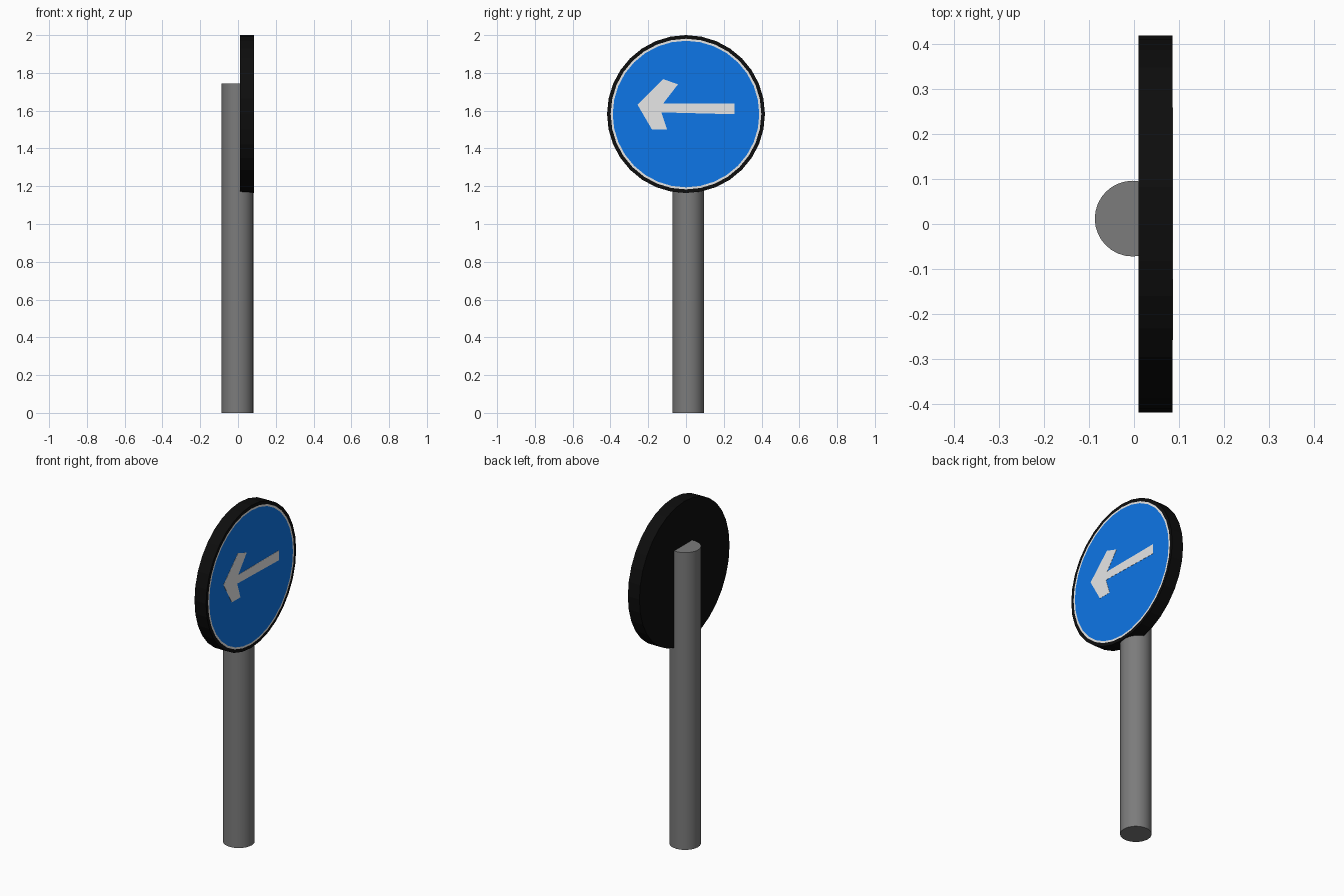
import bpy, bmesh, math
from mathutils import Matrix, Vector

cube = bpy.data.objects.get("Cube")
if cube:
    bpy.data.objects.remove(cube, do_unlink=True)


def material(name, rgb):
    mat = bpy.data.materials.new(name)
    mat.use_nodes = True
    mat.diffuse_color = (*rgb, 1)
    bsdf = mat.node_tree.nodes["Principled BSDF"]
    bsdf.inputs["Base Color"].default_value = (*rgb, 1)
    bsdf.inputs["Roughness"].default_value = 0.6
    return mat


GREY = material("post grey", (0.2, 0.2, 0.2))
BLACK = material("backing black", (0.004, 0.004, 0.004))
WHITE = material("marking white", (0.8, 0.8, 0.8))
BLUE = material("sign blue", (0.004, 0.18, 0.8))


def finish(name, bm, mats):
    bmesh.ops.recalc_face_normals(bm, faces=bm.faces)
    mesh = bpy.data.meshes.new(name)
    bm.to_mesh(mesh)
    bm.free()
    for mat in mats:
        mesh.materials.append(mat)
    obj = bpy.data.objects.new(name, mesh)
    bpy.context.collection.objects.link(obj)
    return obj


def cylinder(bm, radius, depth, sides, matrix):
    bmesh.ops.create_cone(bm, cap_ends=True, segments=sides, radius1=radius,
                          radius2=radius, depth=depth, matrix=matrix)


# Round post
POST_HEIGHT = 1.745
bm = bmesh.new()
cylinder(bm, 0.084, POST_HEIGHT, 32, Matrix.Translation((-0.003, 0.012, POST_HEIGHT / 2)))
post = finish("post", bm, [GREY])
bpy.context.view_layer.objects.active = post
post.select_set(True)
bpy.ops.object.shade_smooth_by_angle(angle=math.radians(40))

# Sign disc facing +x, with the rim ring and blue field inset into its face
BACK, FRONT, RADIUS, CENTRE_Z = 0.01, 0.085, 0.418, 1.582
bm = bmesh.new()
cylinder(bm, RADIUS, FRONT - BACK, 32,
         Matrix.Translation(((BACK + FRONT) / 2, 0, CENTRE_Z)) @ Matrix.Rotation(math.pi / 2, 4, "Y"))
bm.normal_update()
face = max(bm.faces, key=lambda f: f.calc_center_median().x)
for width, index in ((0.019, 1), (0.011, 2)):
    bmesh.ops.inset_region(bm, faces=[face], thickness=width, use_even_offset=True)
    face.material_index = index
    if index == 1:
        ring_face = face
# The second inset leaves the ring around the blue field white
finish("sign_disc", bm, [BLACK, WHITE, BLUE])

# Arrow plate: outline in (y, z), starting at the tip
outline = [(-0.257, 1.632), (-0.122, 1.767), (-0.042, 1.74), (-0.12, 1.639),
           (0.258, 1.639), (0.258, 1.581), (-0.13, 1.591), (-0.10, 1.50), (-0.18, 1.50)]
bm = bmesh.new()
plate = bm.faces.new([bm.verts.new((FRONT - 0.001, y, z)) for y, z in outline])
grown = bmesh.ops.extrude_face_region(bm, geom=[plate])["geom"]
bmesh.ops.translate(bm, vec=Vector((0.002, 0, 0)),
                    verts=[v for v in grown if isinstance(v, bmesh.types.BMVert)])
finish("arrow", bm, [WHITE])
